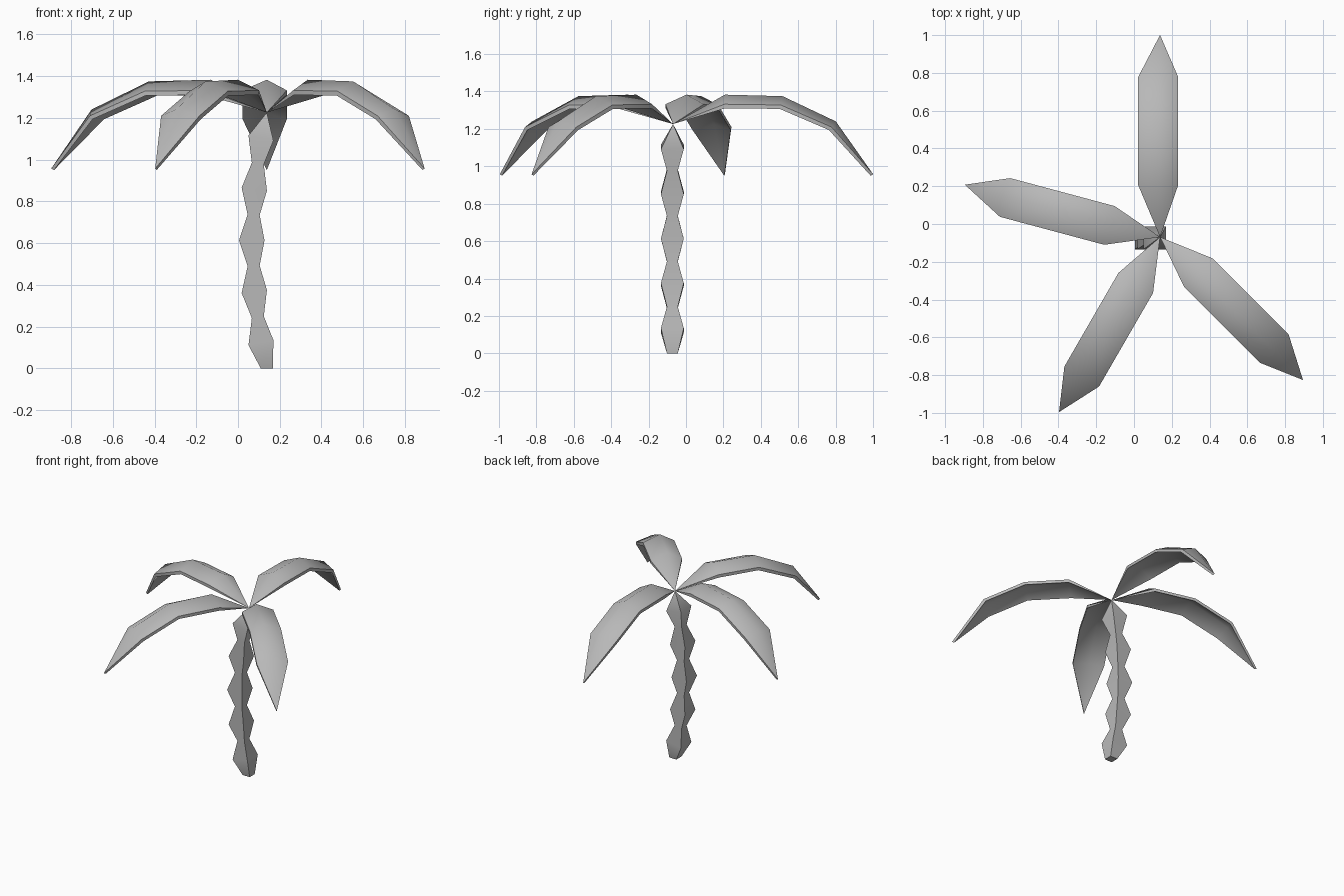
import bpy, math
from mathutils import Vector

if "Cube" in bpy.data.objects:
    bpy.data.objects.remove(bpy.data.objects["Cube"])

BASE = Vector((0.138, -0.069, 0))
TOP_Z = 1.226

# Mid grey for every part
grey = bpy.data.materials.new("mid_grey")
grey.diffuse_color = (0.48, 0.48, 0.48, 1)
grey.use_nodes = True
grey.node_tree.nodes["Principled BSDF"].inputs["Base Color"].default_value = grey.diffuse_color


def make_object(name, verts, faces):
    mesh = bpy.data.meshes.new(name)
    mesh.from_pydata(verts, [], faces)
    mesh.update()
    mesh.materials.append(grey)
    obj = bpy.data.objects.new(name, mesh)
    bpy.context.collection.objects.link(obj)
    bpy.ops.object.select_all(action='DESELECT')
    obj.select_set(True)
    bpy.context.view_layer.objects.active = obj
    bpy.ops.object.mode_set(mode='EDIT')
    bpy.ops.mesh.select_all(action='SELECT')
    bpy.ops.mesh.normals_make_consistent(inside=False)
    bpy.ops.object.mode_set(mode='OBJECT')
    bpy.ops.object.shade_smooth_by_angle(angle=math.radians(58))
    return obj


# Trunk: square rings, alternately narrow and wide, along a gentle arc
half_arc = [0.138, 0.110, 0.095, 0.078, 0.075]
centres = half_arc + [0.066] + half_arc[::-1]
tilts = [0.0, 0.2, 0.15, 0.12, 0.05, 0.0, -0.05, -0.12, -0.15, -0.2]
verts, faces = [], []
for i in range(10):
    r = 0.061 if i % 2 else 0.029
    z = TOP_Z * i / 10
    for sx, sy in ((-1, -1), (1, -1), (1, 1), (-1, 1)):
        verts.append((centres[i] + sx * r * math.cos(tilts[i]), BASE.y - 0.004 + sy * r,
                      z + sx * r * math.sin(tilts[i])))
for i in range(9):
    for k in range(4):
        a, b = 4 * i + k, 4 * i + (k + 1) % 4
        faces.append((a, b, b + 4, a + 4))
verts.append((BASE.x, BASE.y, TOP_Z))
faces += [(36 + k, 36 + (k + 1) % 4, 40) for k in range(4)]
faces.append((3, 2, 1, 0))
make_object("trunk", verts, faces)

# Fronds: folded blade (ridge and two rims) with a thin underside
# each station: ridge (distance, height), rim (distance, height), thickness offset
stations = [
    ((0.277, 1.383), (0.275, 1.332), (0.004, -0.022)),
    ((0.585, 1.375), (0.575, 1.328), (-0.005, -0.021)),
    ((0.870, 1.240), (0.847, 1.210), (-0.014, -0.016)),
]
RIGHT, LEFT = -0.096, 0.116


def frond(name, angle):
    along = Vector((math.cos(angle), math.sin(angle), 0))
    side = Vector((-math.sin(angle), math.cos(angle), 0))

    def pt(d, z, s=0.0):
        return BASE + along * d + side * s + Vector((0, 0, z))

    v = [pt(0, TOP_Z)]
    for ridge, rim, off in stations:
        for ox, oz in ((0, 0), off):
            row = [pt(rim[0] + ox, rim[1] + oz, RIGHT),
                   pt(ridge[0] + ox, ridge[1] + oz),
                   pt(rim[0] + ox, rim[1] + oz, LEFT)]
            v += row if (ox, oz) == (0, 0) else row[::-1]
    v += [pt(1.070, 0.957), pt(1.056, 0.950)]
    f = []
    # closed loop of six per station: three on top, three underneath
    for k in range(6):
        n = (k + 1) % 6
        f.append((0, 1 + k, 1 + n))
        for s in range(2):
            a = 1 + 6 * s
            f.append((a + k, a + n, a + 6 + n, a + 6 + k))
    t, u = 19, 20
    f += [(13, 14, t), (14, 15, t), (15, 16, u, t), (16, 17, u), (17, 18, u), (18, 13, t, u)]
    make_object(name, v, f)


for i in range(4):
    frond(f"frond_{i + 1}", math.radians(90 + 75 * i))
